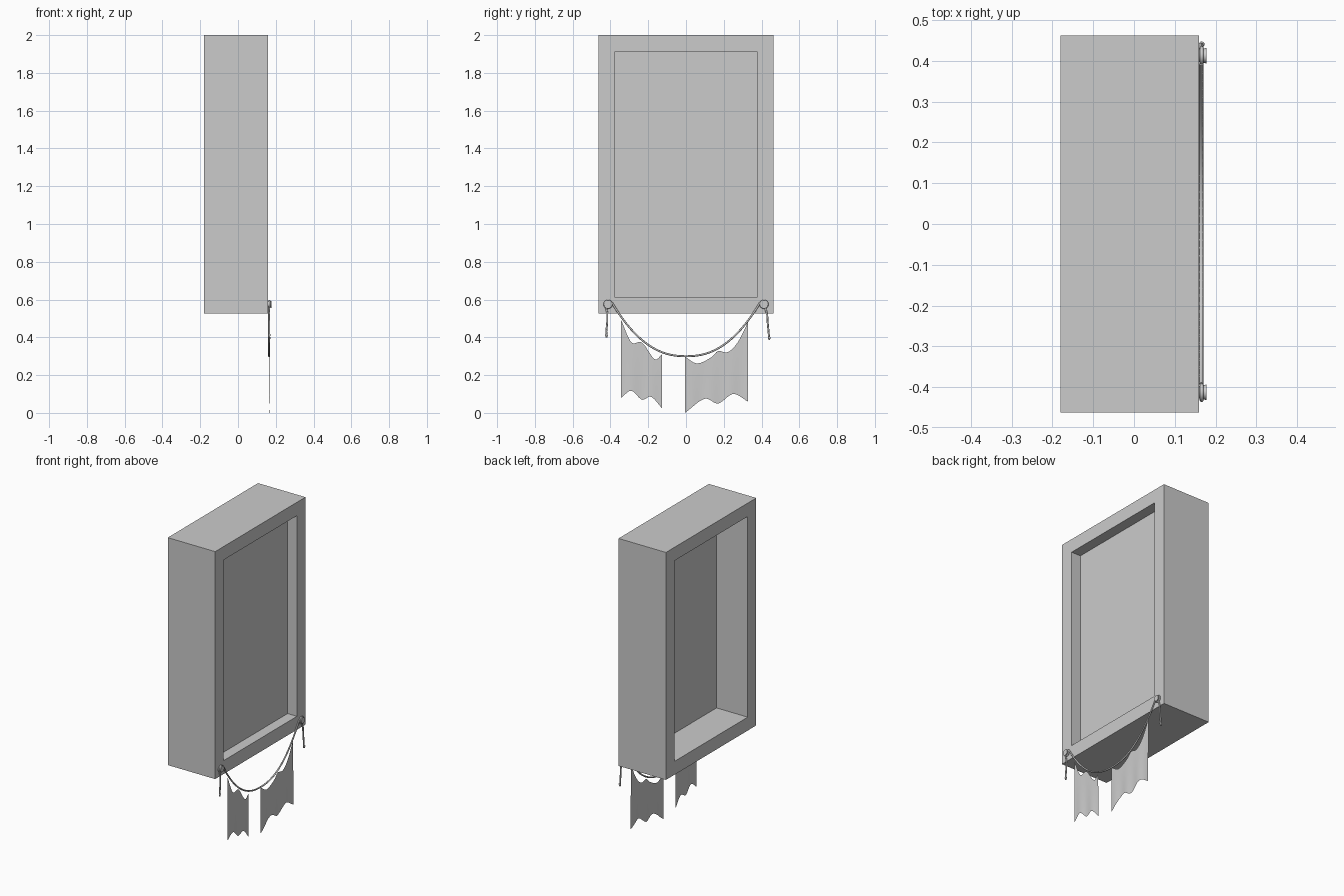
import bpy, bmesh, math
from mathutils import Vector, Matrix

cube = bpy.data.objects.get("Cube")
if cube:
    bpy.data.objects.remove(cube, do_unlink=True)

FRONT = 0.16          # plane of the face that carries the garland
HALF_W = 0.4625
PEG_Y, PEG_Z = 0.413, 0.575


def add_mesh(name, bm, smooth=False):
    mesh = bpy.data.meshes.new(name)
    bm.to_mesh(mesh)
    bm.free()
    obj = bpy.data.objects.new(name, mesh)
    bpy.context.collection.objects.link(obj)
    if smooth:
        bpy.ops.object.select_all(action='DESELECT')
        obj.select_set(True)
        bpy.context.view_layer.objects.active = obj
        bpy.ops.object.shade_smooth_by_angle(angle=math.radians(40))
    return obj


def add_rope(name, points, radius=0.005, cyclic=False):
    curve = bpy.data.curves.new(name, 'CURVE')
    curve.dimensions = '3D'
    curve.bevel_depth = radius
    curve.bevel_resolution = 2
    curve.use_fill_caps = True
    spline = curve.splines.new('POLY')
    spline.points.add(len(points) - 1)
    for p, co in zip(spline.points, points):
        p.co = (*co, 1)
    spline.use_cyclic_u = cyclic
    spline.use_smooth = True
    obj = bpy.data.objects.new(name, curve)
    bpy.context.collection.objects.link(obj)
    return obj


def smooth_curve(keys, y):
    """Height at y on a smooth curve through the (y, z) keys."""
    last = len(keys) - 1

    def slope(i):
        a, b = keys[max(i - 1, 0)], keys[min(i + 1, last)]
        return (b[1] - a[1]) / (b[0] - a[0])

    i = 0
    while i < last - 1 and y > keys[i + 1][0]:
        i += 1
    (y0, z0), (y1, z1) = keys[i], keys[i + 1]
    w = y1 - y0
    t = (y - y0) / w
    return (z0 * (1 + 2 * t) * (1 - t) ** 2 + slope(i) * w * t * (1 - t) ** 2
            + z1 * t * t * (3 - 2 * t) + slope(i + 1) * w * t * t * (t - 1))


# Box frame, recessed on both broad sides with a panel between
bm = bmesh.new()
bmesh.ops.create_cube(bm, size=1)
bmesh.ops.scale(bm, vec=(0.34, 2 * HALF_W, 1.475), verts=bm.verts)
bmesh.ops.translate(bm, vec=(-0.01, 0, 1.2625), verts=bm.verts)
for side, depth in ((1, 0.067), (-1, 0.224)):
    bm.normal_update()
    face = max(bm.faces, key=lambda f: (round(f.normal.x * side, 2), f.calc_area()))
    bmesh.ops.inset_region(bm, faces=[face], thickness=0.087, use_even_offset=True)
    new = bmesh.ops.extrude_discrete_faces(bm, faces=[face])["faces"][0]
    bmesh.ops.translate(bm, vec=(-side * depth, 0, 0), verts=new.verts)
bmesh.ops.recalc_face_normals(bm, faces=bm.faces)
add_mesh("box_frame", bm)

# Pegs with a loop of rope around each
for side, label in ((-1, "front"), (1, "rear")):
    bm = bmesh.new()
    turn = Matrix.Translation((FRONT + 0.007, side * PEG_Y, PEG_Z)) @ Matrix.Rotation(math.pi / 2, 4, 'Y')
    bmesh.ops.create_cone(bm, cap_ends=True, segments=16, radius1=0.015,
                          radius2=0.019, depth=0.022, matrix=turn)
    add_mesh(label + "_peg", bm, smooth=True)
    loop = []
    for i in range(20):
        a = math.tau * i / 20
        loop.append((FRONT + 0.006, side * PEG_Y + 0.019 * math.cos(a), PEG_Z + 0.019 * math.sin(a)))
    add_rope(label + "_peg_loop", loop, cyclic=True)

# Sagging rope between the pegs
rope = []
for i in range(41):
    t = i / 20 - 1
    rope.append((FRONT + 0.005, 0.393 * t, 0.3 + 0.285 * abs(t) ** 2.3))
add_rope("garland_rope", rope)

# Loose rope ends hanging from the pegs
tails = {
    "front_rope_end": [(-0.425, 0.565), (-0.417, 0.53), (-0.417, 0.48), (-0.422, 0.43), (-0.421, 0.4)],
    "rear_rope_end": [(0.418, 0.56), (0.43, 0.52), (0.432, 0.48), (0.437, 0.43), (0.441, 0.385)],
}
for name, path in tails.items():
    add_rope(name, [(FRONT + 0.005, y, z) for y, z in path])
    bm = bmesh.new()
    y, z = path[-1]
    bmesh.ops.create_uvsphere(bm, u_segments=10, v_segments=6, radius=0.007,
                              matrix=Matrix.Translation((FRONT + 0.006, y, z + 0.012)))
    add_mesh(name + "_knot", bm, smooth=True)


# Hanging cloths with scalloped edges and soft folds
def add_cloth(name, top, bottom, columns=32, rows=10):
    bm = bmesh.new()
    start, end = top[0][0], top[-1][0]
    grid = []
    for c in range(columns + 1):
        y = start + (end - start) * c / columns
        high, low = smooth_curve(top, y), smooth_curve(bottom, y)
        fold = 0.002 * math.sin(y * 60)
        grid.append([bm.verts.new((FRONT + 0.006 + fold * r / rows, y,
                                   high + (low - high) * r / rows)) for r in range(rows + 1)])
    for a, b in zip(grid, grid[1:]):
        for r in range(rows):
            bm.faces.new((a[r], a[r + 1], b[r + 1], b[r]))
    add_mesh(name, bm, smooth=True)


add_cloth("narrow_cloth",
          [(-0.343, 0.49), (-0.29, 0.375), (-0.233, 0.372), (-0.164, 0.283), (-0.127, 0.31)],
          [(-0.343, 0.08), (-0.29, 0.117), (-0.233, 0.07), (-0.185, 0.085), (-0.127, 0.025)])
add_cloth("wide_cloth",
          [(-0.005, 0.297), (0.058, 0.262), (0.138, 0.297), (0.168, 0.327),
           (0.222, 0.322), (0.275, 0.375), (0.328, 0.48)],
          [(-0.005, 0), (0.1, 0.075), (0.17, 0.05), (0.25, 0.1), (0.328, 0.06)])
